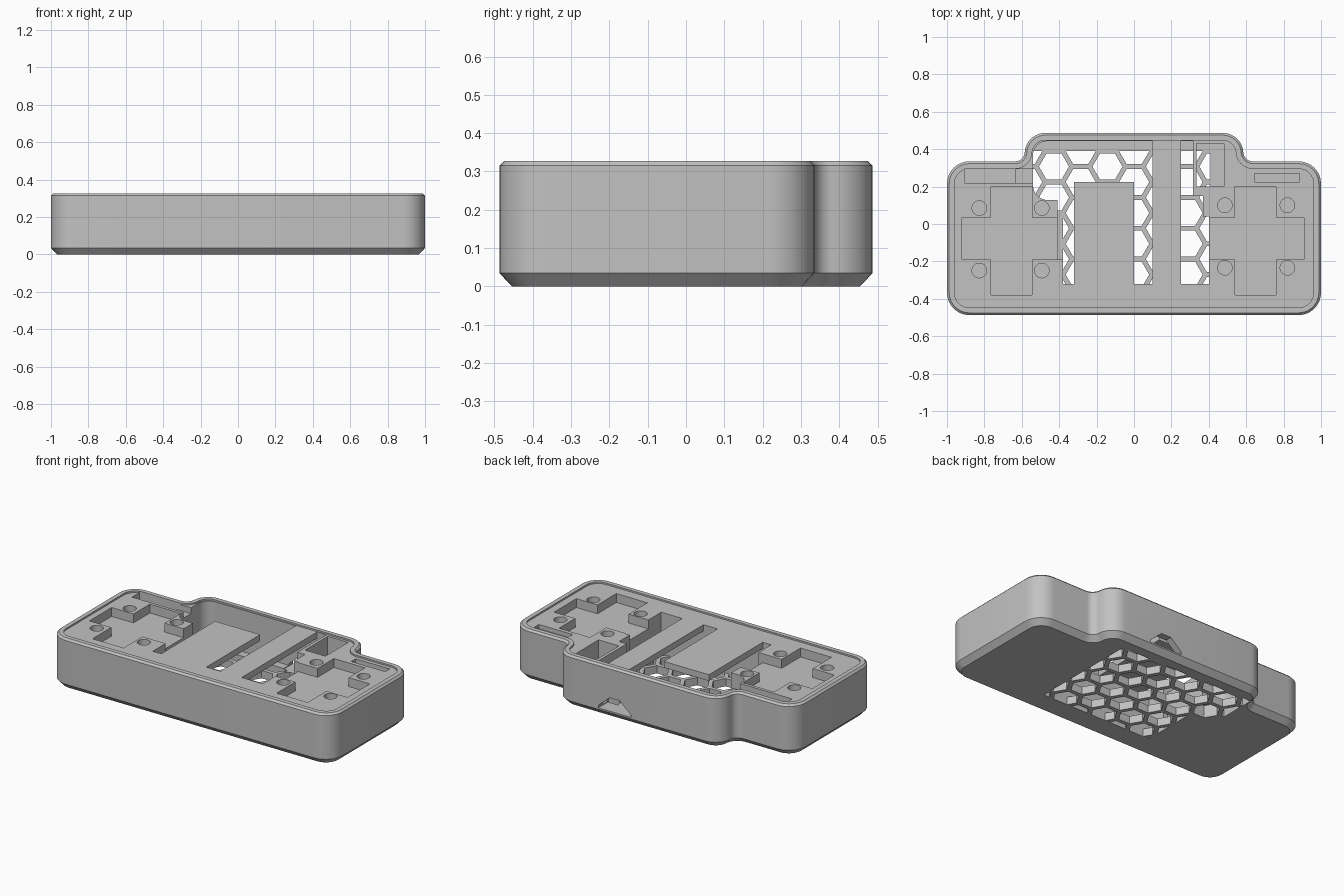
import bpy, bmesh, math
from mathutils import Vector

cube = bpy.data.objects.get("Cube")
if cube:
    bpy.data.objects.remove(cube, do_unlink=True)

grey = bpy.data.materials.new("plain grey")
grey.use_nodes = True
grey.diffuse_color = (0.54, 0.54, 0.54, 1)
grey.node_tree.nodes["Principled BSDF"].inputs["Base Color"].default_value = (0.54, 0.54, 0.54, 1)

TOP, DECK, POCKET, FLOOR = 0.327, 0.317, 0.26, 0.05
ABOVE = 0.4


def outline(corners, inset=0.0, steps=8):
    """Counter-clockwise right-angled outline of (x, y, radius), rounded and inset."""
    pts, n = [], len(corners)
    for i, (x, y, r) in enumerate(corners):
        p = Vector((x, y))
        d1 = (p - Vector(corners[i - 1][:2])).normalized()
        d2 = (Vector(corners[(i + 1) % n][:2]) - p).normalized()
        p += inset * Vector((-d1.y - d2.y, d1.x + d2.x))
        r -= inset * (1 if d1.cross(d2) > 0 else -1) if r else 0
        if r < 1e-5:
            pts.append(p)
            continue
        c = p + (d2 - d1) * r
        for k in range(steps + 1):
            t = math.pi / 2 * k / steps
            pts.append(c + r * (d1 * math.sin(t) - d2 * math.cos(t)))
    return pts


def finish(name, bm):
    bmesh.ops.recalc_face_normals(bm, faces=bm.faces)
    me = bpy.data.meshes.new(name)
    bm.to_mesh(me)
    bm.free()
    me.materials.append(grey)
    ob = bpy.data.objects.new(name, me)
    bpy.context.collection.objects.link(ob)
    return ob


def loft(name, levels, upright=False):
    """Skin between outlines, each given with its height (or its y when upright)."""
    bm = bmesh.new()
    rings = [[bm.verts.new((p[0], h, p[1]) if upright else (p[0], p[1], h)) for p in pts]
             for pts, h in levels]
    for a, b in zip(rings, rings[1:]):
        for i in range(len(a)):
            bm.faces.new((a[i - 1], a[i], b[i], b[i - 1]))
    bm.faces.new(rings[0])
    bm.faces.new(rings[-1])
    return finish(name, bm)


def box(name, x0, x1, y0, y1, z0, z1):
    pts = [(x0, y0), (x1, y0), (x1, y1), (x0, y1)]
    return loft(name, [(pts, z0), (pts, z1)])


def cut(body, cutter):
    cutter.hide_render = True
    mod = body.modifiers.new("cut", 'BOOLEAN')
    mod.operation, mod.solver, mod.object = 'DIFFERENCE', 'EXACT', cutter
    bpy.context.view_layer.objects.active = body
    bpy.ops.object.modifier_apply(modifier=mod.name)
    bpy.data.objects.remove(cutter, do_unlink=True)


# Case body with chamfered base and rim
right_side = [(1, -0.487, 0.12), (1, 0.335, 0.12), (0.585, 0.335, 0.05), (0.585, 0.487, 0.11)]
CASE = right_side + [(-x, y, r) for x, y, r in reversed(right_side)]
body = loft("case_body", [(outline(CASE, i), z) for i, z in
                          ((0.033, 0), (0, 0.035), (0, TOP - 0.012), (0.012, TOP))])

# Shallow deck inside the rim
recess = outline(CASE, 0.04)
cut(body, loft("deck_recess", [(recess, DECK), (recess, ABOVE)]))

# Central hollow
HOLLOW = [(-0.38, -0.32, 0), (0.4, -0.32, 0), (0.4, 0.04, 0), (0.37, 0.04, 0),
          (0.37, 0.15, 0), (0.315, 0.15, 0), (0.315, 0.443, 0), (-0.54, 0.443, 0.075),
          (-0.54, 0.128, 0.08), (-0.41, 0.128, 0), (-0.41, -0.19, 0), (-0.38, -0.19, 0)]
hollow = outline(HOLLOW)
cut(body, loft("hollow", [(hollow, FLOOR), (hollow, ABOVE)]))
cut(body, box("side_bay", 0.335, 0.48, 0.2, 0.43, FLOOR, ABOVE))

# Cross-shaped pockets, one per end
for side, x0, x1, x2, x3 in ((-1, 0.4, 0.545, 0.765, 0.92), (1, 0.38, 0.54, 0.76, 0.91)):
    ys = (-0.38, -0.19, 0.035, 0.2)
    cross = [(x1, ys[0]), (x2, ys[0]), (x2, ys[1]), (x3, ys[1]), (x3, ys[2]), (x2, ys[2]),
             (x2, ys[3]), (x1, ys[3]), (x1, ys[2]), (x0, ys[2]), (x0, ys[1]), (x1, ys[1])]
    cross = [(side * x, y) for x, y in cross]
    cut(body, loft("cross_pocket", [(cross, POCKET), (cross, ABOVE)]))

# Narrow slots in the ears
cut(body, box("left_slot", 0.645, 0.885, 0.225, 0.27, POCKET, ABOVE))
cut(body, box("right_slot", -0.905, -0.635, 0.22, 0.295, POCKET, ABOVE))
cut(body, box("slot_link", -0.65, -0.5, 0.22, 0.295, POCKET + 0.02, ABOVE))

# Round screw holes
for cx, cy in ((-0.66, -0.082), (0.653, -0.067)):
    for sx in (-1, 1):
        for sy in (-1, 1):
            px, py = cx + sx * 0.167, cy + sy * 0.167
            ring = [(px + 0.039 * math.cos(math.tau * k / 24), py + 0.039 * math.sin(math.tau * k / 24))
                    for k in range(24)]
            cut(body, loft("screw_hole", [(ring, 0.2), (ring, ABOVE)]))

# Honeycomb vents through the floor, trimmed to a straight border
PITCH, GAP = 0.165, 0.026
side_len = PITCH / math.sqrt(3)
hole_r = (PITCH - GAP) / math.sqrt(3)
bm = bmesh.new()
for col in range(-4, 6):
    for row in range(-5, 2):
        cx = -0.142 + col * 1.5 * side_len
        cy = 0.307 + (row + 0.5 * (col % 2)) * PITCH
        hexagon = [bm.verts.new((cx + hole_r * math.cos(math.pi * k / 3),
                                 cy + hole_r * math.sin(math.pi * k / 3), -0.1)) for k in range(6)]
        face = bm.faces.new(hexagon)
        left = -0.55 if cy > 0.12 else -0.38
        for co, no in (((left, 0), (-1, 0)), ((0.41, 0), (1, 0)),
                       ((0, -0.32), (0, -1)), ((0, 0.39), (0, 1))):
            if face is None:
                break
            geom = [face] + list(face.edges) + list(face.verts)
            res = bmesh.ops.bisect_plane(bm, geom=geom, plane_co=(*co, 0), plane_no=(*no, 0),
                                         clear_outer=True, dist=1e-5)
            face = next((g for g in res["geom"] if g.is_valid and isinstance(g, bmesh.types.BMFace)), None)
tiny = [f for f in bm.faces if f.calc_area() < 1e-4]
bmesh.ops.delete(bm, geom=tiny, context='FACES')
loose = [v for v in bm.verts if not v.link_faces]
bmesh.ops.delete(bm, geom=loose, context='VERTS')
up = bmesh.ops.extrude_face_region(bm, geom=list(bm.faces), use_keep_orig=True)
bmesh.ops.translate(bm, vec=(0, 0, 0.18), verts=[g for g in up["geom"] if isinstance(g, bmesh.types.BMVert)])
cut(body, finish("vents", bm))

# Cable opening low in the back wall
arch = [(0.05, 0.045), (0.28, 0.045), (0.28, 0.06), (0.2, 0.13), (0.13, 0.13), (0.05, 0.06)]
cut(body, loft("cable_opening", [(arch, 0.36), (arch, 0.6)], upright=True))

# Plates bridging the hollow
plates = [box("wide_plate", -0.32, 0, -0.32, 0.225, DECK - 0.04, DECK),
          box("narrow_bridge", 0.1, 0.25, -0.32, 0.443, DECK - 0.04, DECK)]

# Smooth the rounded walls, keep edges crisp
bpy.context.view_layer.update()
for ob in [body] + plates:
    ob.select_set(True)
bpy.context.view_layer.objects.active = body
bpy.ops.object.shade_smooth_by_angle(angle=math.radians(30))
